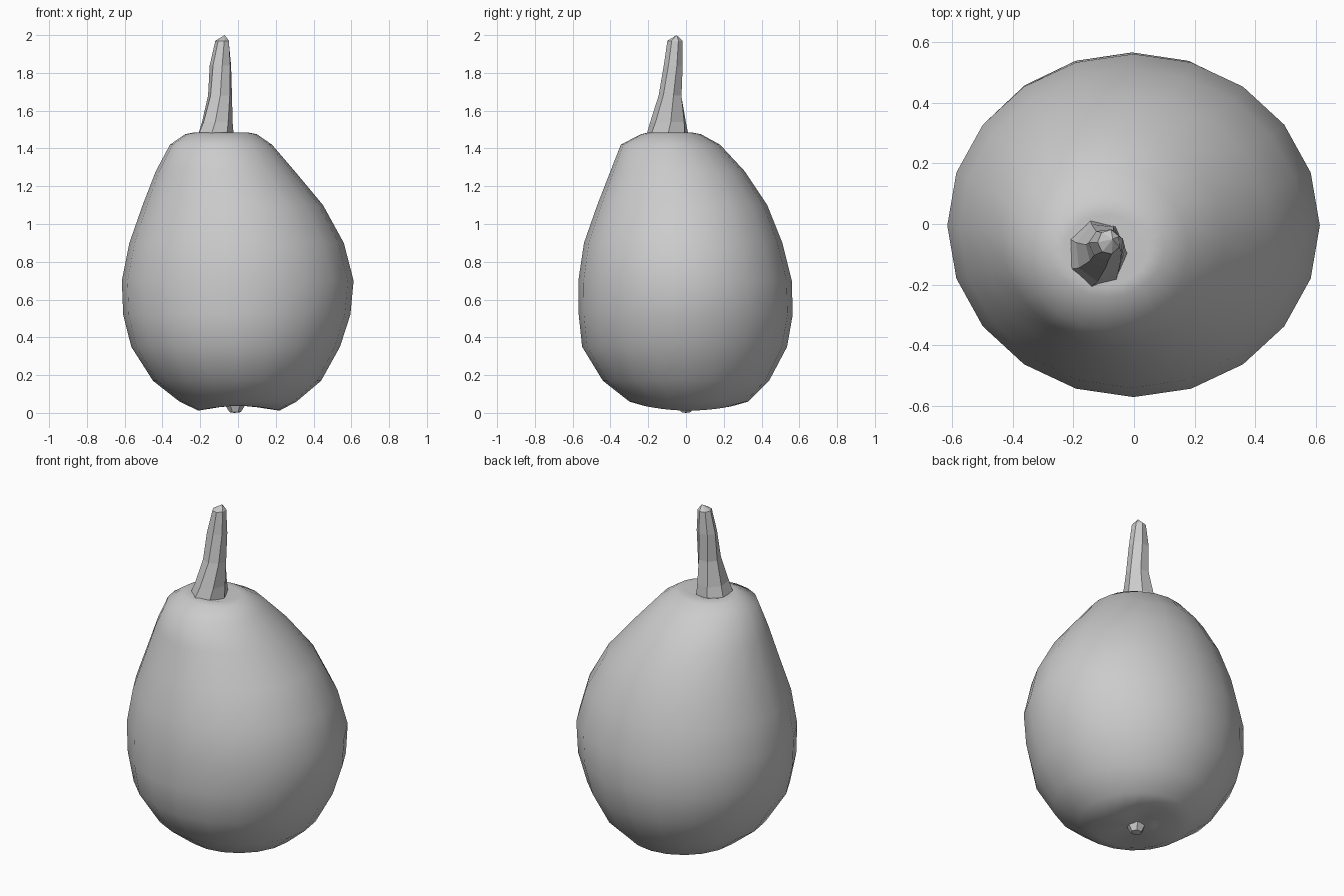
import bpy
import bmesh
from math import sin, cos, tau

default = bpy.data.objects.get("Cube")
if default:
    bpy.data.objects.remove(default, do_unlink=True)

# Single matte grey
grey = bpy.data.materials.new("plain grey")
grey.use_nodes = True
colour = (0.6, 0.6, 0.6, 1)
grey.diffuse_color = colour
shader = next(n for n in grey.node_tree.nodes if n.type == "BSDF_PRINCIPLED")
shader.inputs["Base Color"].default_value = colour


def loft(name, rows, sides, bottom, top, smooth, twist=0.0, lift=None):
    """Stack ellipses given as (z, min x, max x, min y, max y) and cap both ends."""
    bm = bmesh.new()
    rings = []
    for level, (z, x0, x1, y0, y1) in enumerate(rows):
        ring = []
        for i in range(sides):
            a = tau * i / sides + twist * level
            height = z + (lift(z, a) if lift else 0)
            ring.append(bm.verts.new(((x0 + x1) / 2 + (x1 - x0) / 2 * cos(a),
                                      (y0 + y1) / 2 + (y1 - y0) / 2 * sin(a),
                                      height)))
        rings.append(ring)

    # Side walls
    for low, high in zip(rings, rings[1:]):
        for i in range(sides):
            j = (i + 1) % sides
            bm.faces.new((low[i], low[j], high[j], high[i]))

    # Pointed or dimpled end caps
    for ring, point in ((rings[0], bottom), (rings[-1], top)):
        tip = bm.verts.new(point)
        for i in range(sides):
            bm.faces.new((ring[i], ring[(i + 1) % sides], tip))

    bmesh.ops.recalc_face_normals(bm, faces=bm.faces)
    for face in bm.faces:
        face.smooth = smooth
    mesh = bpy.data.meshes.new(name)
    bm.to_mesh(mesh)
    bm.free()
    mesh.materials.append(grey)
    obj = bpy.data.objects.new(name, mesh)
    bpy.context.collection.objects.link(obj)
    return obj


def base_groove(z, angle):
    """Raise the front and back of the base into a shallow groove."""
    return 0.025 * sin(angle) ** 2 if z < 0.04 else 0


# Lopsided gourd body, leaning towards the front right at the top
body_rows = [
    (0.03, -0.1, 0.1, -0.1, 0.12),
    (0.012, -0.21, 0.22, -0.22, 0.25),
    (0.06, -0.31, 0.31, -0.3, 0.33),
    (0.17, -0.45, 0.44, -0.44, 0.44),
    (0.35, -0.565, 0.54, -0.55, 0.535),
    (0.52, -0.608, 0.595, -0.568, 0.565),
    (0.7, -0.615, 0.612, -0.57, 0.56),
    (0.9, -0.575, 0.56, -0.54, 0.51),
    (1.1, -0.505, 0.45, -0.47, 0.43),
    (1.28, -0.435, 0.3, -0.4, 0.31),
    (1.42, -0.36, 0.18, -0.345, 0.18),
    (1.475, -0.28, 0.1, -0.24, 0.08),
    (1.485, -0.23, 0.05, -0.2, 0.03),
]
loft("gourd_body", body_rows, 20, (0, 0, 0.04), (-0.1, -0.08, 1.455),
     True, lift=base_groove)

# Faceted, tapering stalk
stem_rows = [
    (1.46, -0.225, -0.022, -0.215, 0.018),
    (1.54, -0.195, -0.028, -0.19, 0.005),
    (1.68, -0.16, -0.03, -0.145, -0.018),
    (1.84, -0.15, -0.033, -0.118, -0.015),
    (1.97, -0.12, -0.045, -0.1, -0.018),
]
loft("stem", stem_rows, 7, (-0.12, -0.1, 1.45), (-0.07, -0.05, 2.0),
     False, twist=0.12)

# Small blossom scar underneath
scar_rows = [
    (0.004, -0.045, 0.015, -0.03, 0.03),
    (0.045, -0.07, 0.04, -0.05, 0.05),
]
loft("blossom_scar", scar_rows, 6, (-0.02, 0, 0), (-0.015, 0, 0.05), False)
